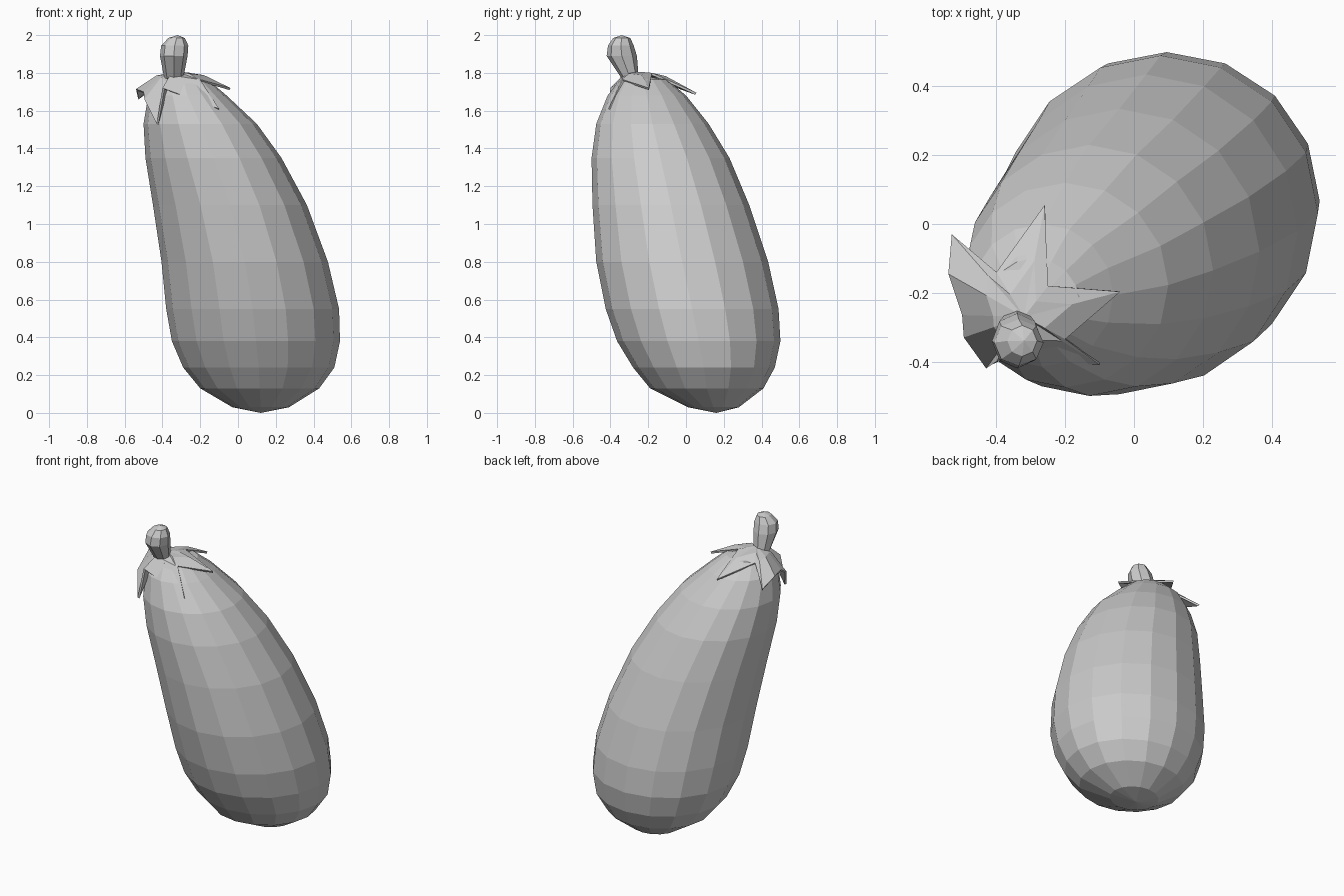
import bpy, bmesh
from math import sin, cos, tau
from mathutils import Vector

if "Cube" in bpy.data.objects:
    bpy.data.objects.remove(bpy.data.objects["Cube"])


def make_object(name, bm):
    bmesh.ops.recalc_face_normals(bm, faces=bm.faces)
    mesh = bpy.data.meshes.new(name)
    bm.to_mesh(mesh)
    bm.free()
    obj = bpy.data.objects.new(name, mesh)
    bpy.context.collection.objects.link(obj)
    return obj


def loft(name, rings, bottom, top, sides):
    """Stack elliptical rings (cx, cy, z, rx, ry), closed with a point at each end."""
    bm = bmesh.new()
    loops = []
    for k, (cx, cy, z, rx, ry) in enumerate(rings):
        loops.append([bm.verts.new((cx + rx * cos(tau * i / sides),
                                    cy + ry * sin(tau * i / sides), z))
                      for i in range(sides)])
    for a, b in zip(loops, loops[1:]):
        for i in range(sides):
            j = (i + 1) % sides
            bm.faces.new((a[i], a[j], b[j], b[i]))
    for point, ring in ((bottom, loops[0]), (top, loops[-1])):
        v = bm.verts.new(point)
        for i in range(sides):
            bm.faces.new((v, ring[i], ring[(i + 1) % sides]))
    return make_object(name, bm)


# Fruit body: height, then left, right, front and back limits
limits = [
    (0.03, -0.03, 0.27, 0.01, 0.28),
    (0.13, -0.20, 0.43, -0.19, 0.41),
    (0.24, -0.29, 0.51, -0.28, 0.47),
    (0.38, -0.35, 0.54, -0.365, 0.50),
    (0.55, -0.38, 0.535, -0.425, 0.49),
    (0.80, -0.405, 0.476, -0.475, 0.435),
    (1.10, -0.45, 0.365, -0.495, 0.335),
    (1.35, -0.49, 0.23, -0.50, 0.23),
    (1.53, -0.50, 0.10, -0.475, 0.12),
    (1.68, -0.475, -0.06, -0.415, 0.0),
    (1.765, -0.42, -0.16, -0.35, -0.10),
]
body_rings = [((l + r) / 2, (f + b) / 2, z, (r - l) / 2, (b - f) / 2)
              for z, l, r, f, b in limits]
loft("fruit_body", body_rings, (0.12, 0.16, 0), (-0.29, -0.23, 1.785), 16)

# Leafy cap: star outline of tips and notches draped over the top
outline = [Vector(p) for p in (
    (-0.53, -0.03, 1.67), (-0.40, -0.14, 1.765),
    (-0.26, 0.055, 1.695), (-0.25, -0.18, 1.80),
    (-0.04, -0.197, 1.72), (-0.20, -0.335, 1.765),
    (-0.10, -0.41, 1.61), (-0.40, -0.40, 1.72),
    (-0.43, -0.42, 1.53), (-0.495, -0.33, 1.66),
    (-0.50, -0.265, 1.70), (-0.54, -0.145, 1.715))]
centre = Vector((-0.32, -0.27, 1.805))
bm = bmesh.new()
hub = bm.verts.new(centre)
outer = [bm.verts.new(p) for p in outline]
inner = []
for p in outline:
    q = centre.lerp(p, 0.5)
    q.z += 0.3 * (centre.z - p.z)
    inner.append(bm.verts.new(q))
for i in range(len(outline)):
    j = (i + 1) % len(outline)
    bm.faces.new((hub, inner[j], inner[i]))
    bm.faces.new((inner[i], inner[j], outer[j], outer[i]))
cap = make_object("leaf_cap", bm)
thick = cap.modifiers.new("thickness", "SOLIDIFY")
thick.thickness = 0.012
thick.offset = -1

# Stubby stem: leans forward and swells towards its end
stem_rings = [
    (-0.34, -0.295, 1.77, 0.05, 0.045),
    (-0.34, -0.34, 1.89, 0.073, 0.08),
    (-0.335, -0.345, 1.945, 0.072, 0.068),
    (-0.325, -0.34, 1.985, 0.043, 0.045),
]
loft("stem", stem_rings, (-0.34, -0.29, 1.76), (-0.32, -0.34, 2.0), 8)
